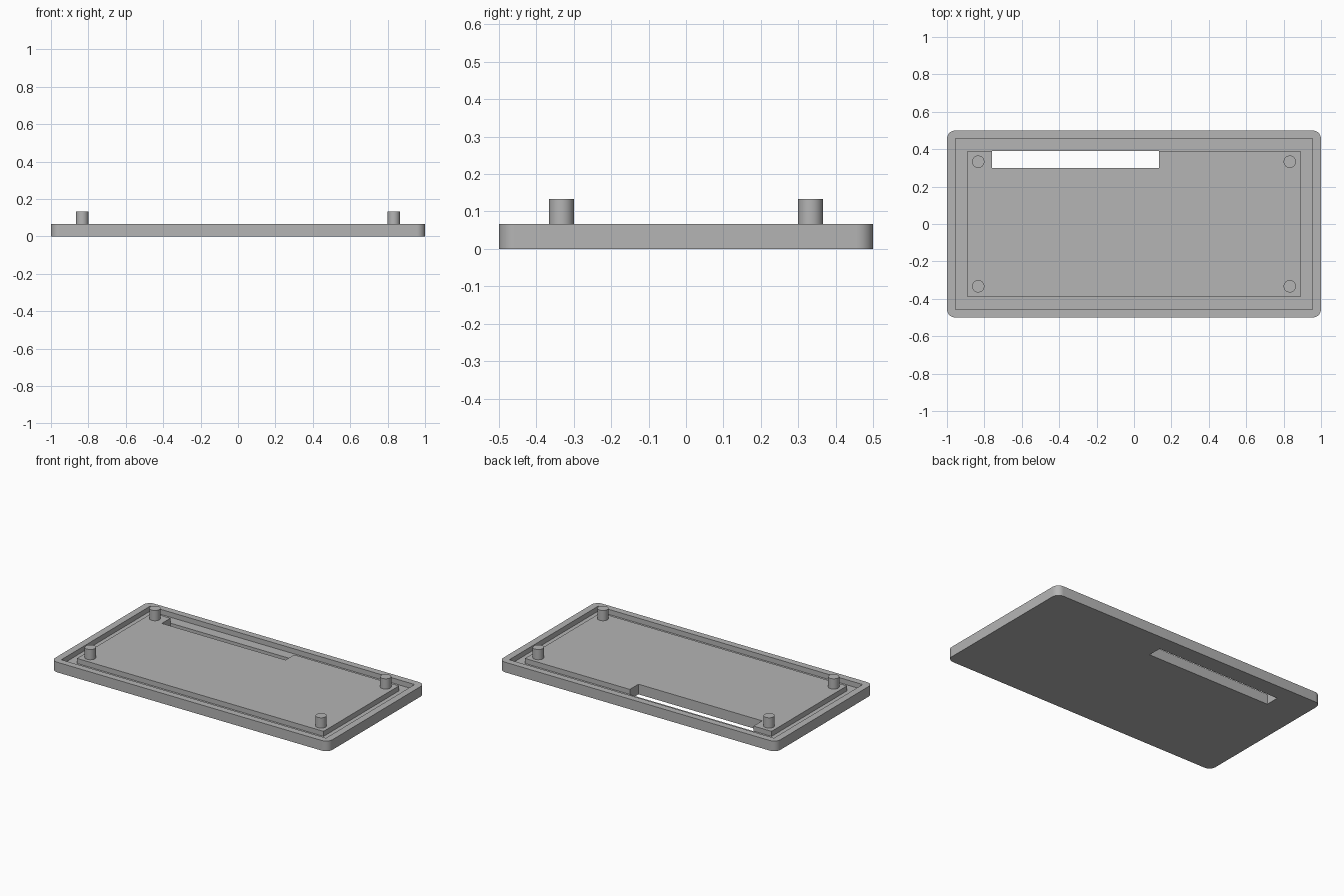
import bpy
import bmesh

if "Cube" in bpy.data.objects:
    bpy.data.objects.remove(bpy.data.objects["Cube"], do_unlink=True)

HEIGHT = 0.066    # rim and panel top
FLOOR = 0.033     # bottom of the channel
POST_TOP = 0.133

grey = bpy.data.materials.new("plain grey")
grey.use_nodes = True
colour = (0.46, 0.46, 0.46, 1)
grey.diffuse_color = colour
grey.node_tree.nodes["Principled BSDF"].inputs["Base Color"].default_value = colour


def box(name, low, high, corner=0):
    """Box between two corners, with optionally rounded upright edges."""
    bm = bmesh.new()
    bmesh.ops.create_cube(bm, size=1)
    for v in bm.verts:
        v.co = [high[i] if v.co[i] > 0 else low[i] for i in range(3)]
    if corner:
        upright = [e for e in bm.edges
                   if abs(e.verts[0].co.z - e.verts[1].co.z) > 0.01]
        bmesh.ops.bevel(bm, geom=upright, offset=corner, segments=10,
                        profile=0.5, affect='EDGES')
    mesh = bpy.data.meshes.new(name)
    bm.to_mesh(mesh)
    bm.free()
    mesh.materials.append(grey)
    obj = bpy.data.objects.new(name, mesh)
    bpy.context.collection.objects.link(obj)
    return obj


def activate(obj):
    bpy.ops.object.select_all(action='DESELECT')
    obj.select_set(True)
    bpy.context.view_layer.objects.active = obj


def combine(obj, tool, operation):
    """Apply a boolean and discard the tool."""
    tool.hide_render = True
    mod = obj.modifiers.new(operation, 'BOOLEAN')
    mod.operation = operation
    mod.solver = 'EXACT'
    mod.object = tool
    activate(obj)
    bpy.ops.object.modifier_apply(modifier=mod.name)
    bpy.data.objects.remove(tool, do_unlink=True)


# Tray with rim: rounded slab, sunk pocket, raised centre panel, through slot
tray = box("tray", (-1, -0.5, 0), (1, 0.5, HEIGHT), corner=0.045)
combine(tray, box("pocket_cutter", (-0.955, -0.457, FLOOR), (0.955, 0.457, 0.2)), 'DIFFERENCE')
combine(tray, box("centre_panel", (-0.89, -0.389, 0.015), (0.89, 0.389, HEIGHT)), 'UNION')
combine(tray, box("slot_cutter", (-0.76, 0.3, -0.1), (0.133, 0.39, 0.2)), 'DIFFERENCE')
activate(tray)
bpy.ops.object.shade_smooth_by_angle()

# Four round corner posts
for x, side in ((-0.833, "right"), (0.833, "left")):
    for y, end in ((-0.333, "front"), (0.333, "back")):
        base = HEIGHT - 0.01
        bpy.ops.mesh.primitive_cylinder_add(
            vertices=40, radius=0.033, depth=POST_TOP - base,
            location=(x, y, (POST_TOP + base) / 2))
        post = bpy.context.object
        post.name = f"{end}_{side}_post"
        post.data.materials.append(grey)
        bpy.ops.object.shade_smooth_by_angle()
